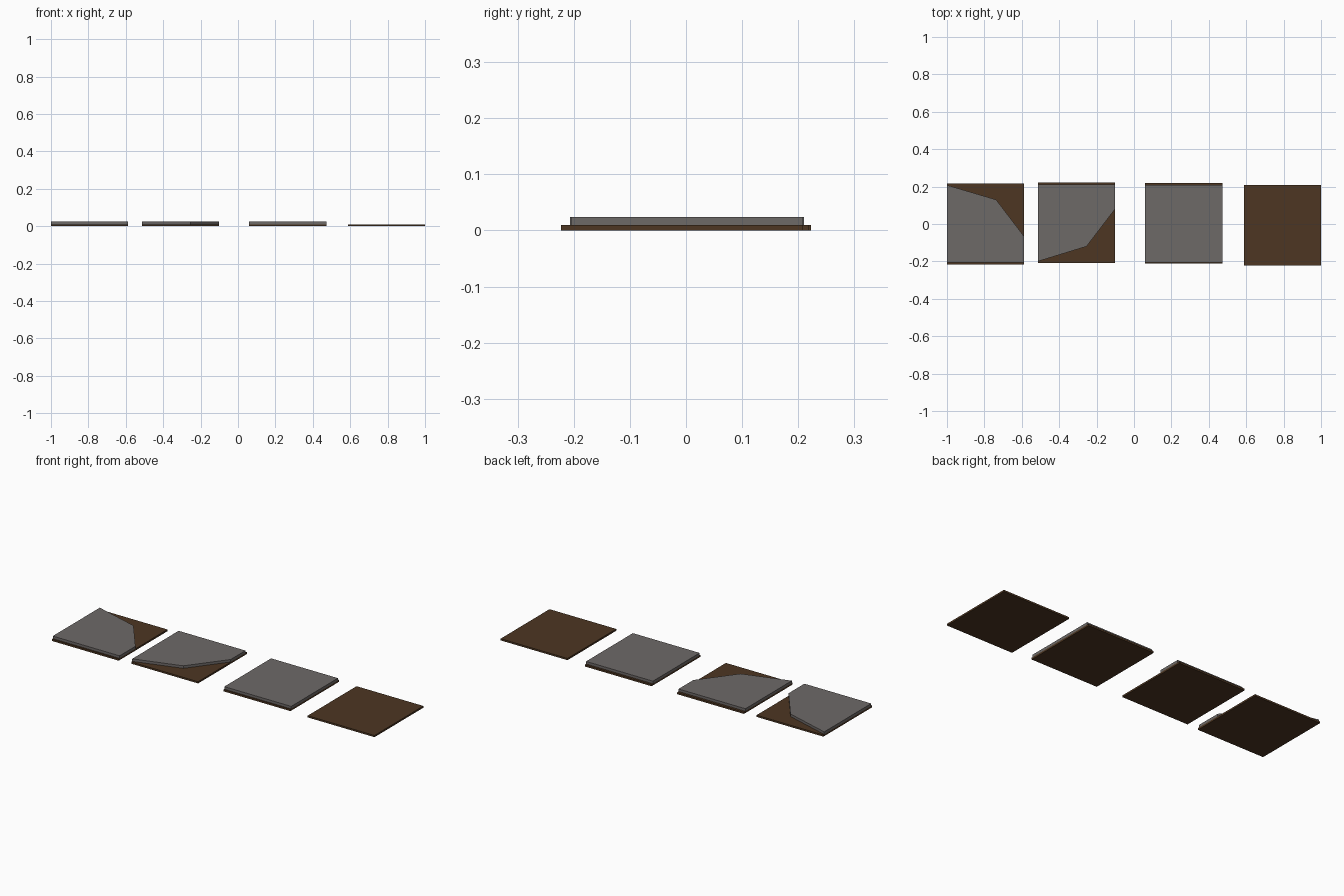
import bpy, bmesh

if "Cube" in bpy.data.objects:
    bpy.data.objects.remove(bpy.data.objects["Cube"])

def material(name, rgb):
    m = bpy.data.materials.new(name)
    m.diffuse_color = (*rgb, 1)
    m.use_nodes = True
    m.node_tree.nodes["Principled BSDF"].inputs["Base Color"].default_value = m.diffuse_color
    return m

SOIL = material("soil brown", (0.075, 0.037, 0.016))
STONE = material("paving grey", (0.155, 0.142, 0.137))

def slab(name, outline, z0, z1, mat):
    """Extrude a flat outline between two heights."""
    bm = bmesh.new()
    base = bm.faces.new([bm.verts.new((x, y, z0)) for x, y in outline])
    top = bmesh.ops.extrude_face_region(bm, geom=[base])["geom"]
    for v in top:
        if isinstance(v, bmesh.types.BMVert):
            v.co.z = z1
    bmesh.ops.recalc_face_normals(bm, faces=bm.faces)
    me = bpy.data.meshes.new(name)
    bm.to_mesh(me)
    bm.free()
    me.materials.append(mat)
    bpy.context.collection.objects.link(bpy.data.objects.new(name, me))

def rect(x0, x1, y0, y1):
    return [(x0, y0), (x1, y0), (x1, y1), (x0, y1)]

W, HALF, MID, TOP = 0.413, 0.2155, 0.0098, 0.024

# Soil bases: left edge and y centre of each tile
for i, (x, cy) in enumerate([(-1, 0), (-0.514, 0.0075), (0.059, 0.004), (0.587, -0.0075)]):
    slab(f"soil_base_{i + 1}", rect(x, x + W, cy - HALF, cy + HALF), 0, MID, SOIL)

# Paving with broken back right corner
slab("broken_paving_1", [(-1, -0.207), (-0.587, -0.207), (-0.587, -0.067),
                         (-0.737, 0.13), (-1, 0.208)], MID, TOP, STONE)
# Paving with broken front right corner
slab("broken_paving_2", [(-0.514, -0.2), (-0.254, -0.12), (-0.101, 0.08),
                         (-0.101, 0.21), (-0.514, 0.21)], MID, TOP, STONE)
# Whole paving
slab("whole_paving", rect(0.059, 0.472, -0.205, 0.208), MID, TOP, STONE)
